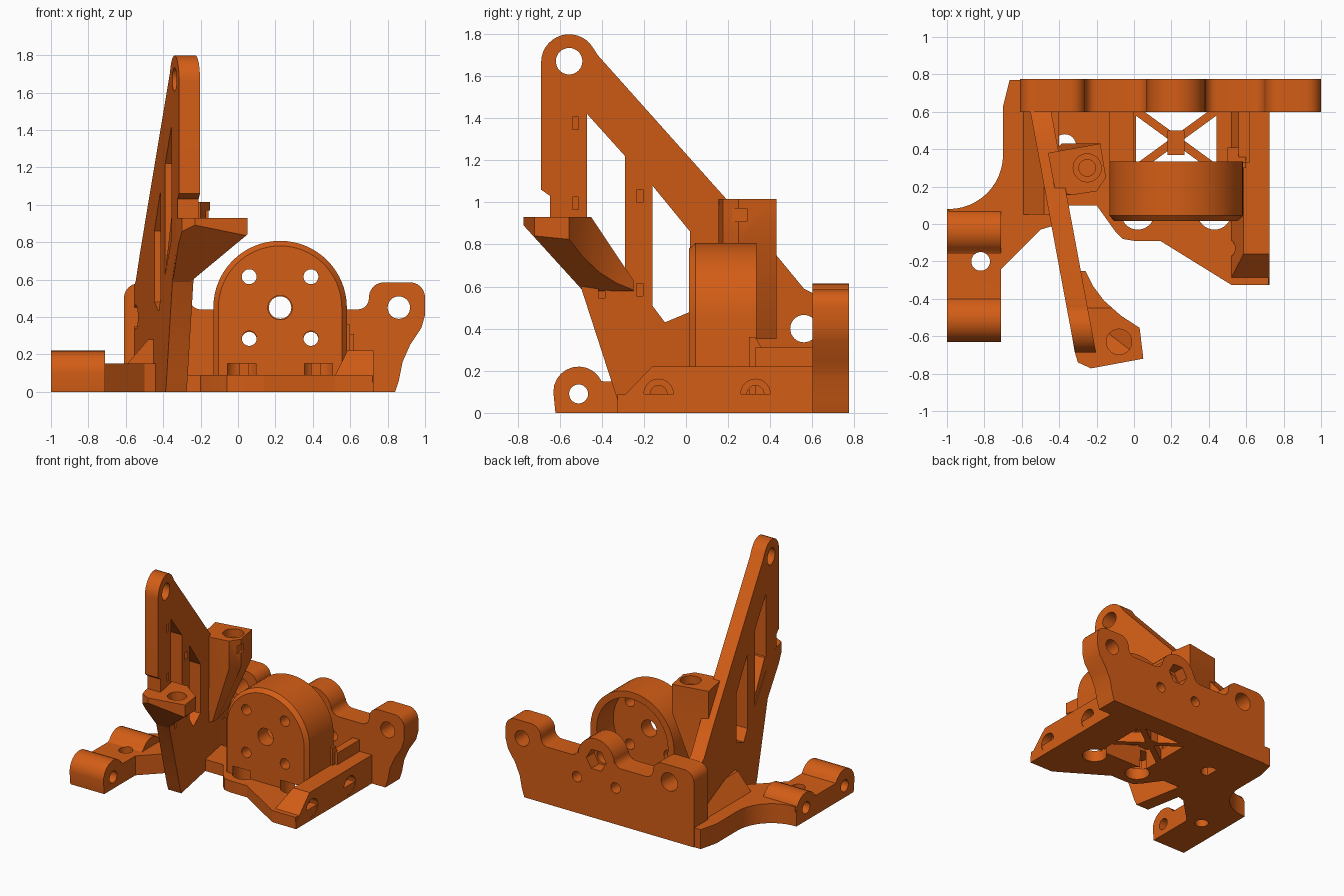
import bpy, bmesh, math
from mathutils import Vector

mat = bpy.data.materials.new("orange plastic")
mat.diffuse_color = (0.65, 0.11, 0.008, 1)
AX = {'x': lambda a, b, t: (t, a, b), 'y': lambda a, b, t: (a, t, b), 'z': lambda a, b, t: (a, b, t)}


def finish(name, bm):
    bmesh.ops.recalc_face_normals(bm, faces=bm.faces)
    me = bpy.data.meshes.new(name)
    bm.to_mesh(me)
    bm.free()
    ob = bpy.data.objects.new(name, me)
    bpy.context.collection.objects.link(ob)
    me.materials.append(mat)
    return ob


def loft(name, rings):
    bm = bmesh.new()
    rs = [[bm.verts.new(p) for p in r] for r in rings]
    n = len(rs[0])
    bm.faces.new(rs[0])
    bm.faces.new(rs[-1])
    for a, b in zip(rs, rs[1:]):
        for i in range(n):
            bm.faces.new((a[i], a[(i + 1) % n], b[(i + 1) % n], b[i]))
    return finish(name, bm)


def prism(name, pts, axis, t0, t1):
    return loft(name, [[AX[axis](a, b, t) for a, b in pts] for t in (t0, t1)])


def arc(cx, cy, r, a0, a1, n=12):
    return [(cx + r * math.cos(math.radians(a0 + (a1 - a0) * i / n)),
             cy + r * math.sin(math.radians(a0 + (a1 - a0) * i / n))) for i in range(n + 1)]


def rod(axis, a, b, r, t0, t1, n=32):
    return prism("cutter", arc(a, b, r, 0, 360, n)[:-1], axis, t0, t1)


def box(name, x0, x1, y0, y1, z0, z1):
    return prism(name, [(x0, y0), (x1, y0), (x1, y1), (x0, y1)], 'z', z0, z1)


def activate(ob):
    bpy.ops.object.select_all(action='DESELECT')
    ob.select_set(True)
    bpy.context.view_layer.objects.active = ob


def cut(ob, *cutters):
    activate(ob)
    for c in cutters:
        m = ob.modifiers.new("cut", 'BOOLEAN')
        m.operation, m.solver, m.object = 'DIFFERENCE', 'EXACT', c
        bpy.ops.object.modifier_apply(modifier=m.name)
        bpy.data.objects.remove(c)
    return ob


def slice_off(ob, co, no):
    # remove everything on the normal side of a plane and cap it
    bm = bmesh.new()
    bm.from_mesh(ob.data)
    r = bmesh.ops.bisect_plane(bm, geom=bm.verts[:] + bm.edges[:] + bm.faces[:], plane_co=co,
                               plane_no=Vector(no), clear_outer=True)
    bmesh.ops.holes_fill(bm, edges=[e for e in r['geom_cut'] if isinstance(e, bmesh.types.BMEdge)])
    bmesh.ops.recalc_face_normals(bm, faces=bm.faces)
    bm.to_mesh(ob.data)
    bm.free()


# Rear mounting plate with three lobes
lobes = [(-0.61, 0), (0.84, 0), (0.86, 0.06), (0.88, 0.16), (0.92, 0.25), (0.98, 0.34), (1.0, 0.41)]
lobes += arc(0.92, 0.505, 0.08, 0, 90, 6) + arc(0.78, 0.505, 0.08, 90, 180, 6)
lobes += arc(0.64, 0.5, 0.06, 0, -90, 5) + arc(0.44, 0.5, 0.06, 270, 180, 5)
lobes += arc(0.225, 0.46, 0.155, 0, 180, 14) + arc(0.01, 0.5, 0.06, 0, -90, 5)
lobes += arc(-0.2, 0.5, 0.06, 270, 180, 5) + arc(-0.34, 0.5, 0.08, 0, 90, 6) + arc(-0.53, 0.5, 0.08, 90, 180, 6)
plate = prism("rear_plate", lobes, 'y', 0.6, 0.775)
cut(plate, rod('y', 0.86, 0.45, 0.06, 0.5, 0.9), rod('y', -0.4, 0.45, 0.07, 0.5, 0.9),
    rod('y', 0.225, 0.45, 0.06, 0.5, 0.9), rod('y', 0.225, 0.45, 0.085, 0.68, 0.9, 6),
    rod('y', 0.06, 0.28, 0.04, 0.5, 0.9), rod('y', 0.39, 0.28, 0.04, 0.5, 0.9))

# Base floor with window and screw holes
floor = [(-0.45, 0.62), (-0.45, 0.1), (-0.2, 0.1), (-0.1, -0.04), (-0.06, -0.08), (0, -0.09), (0.14, -0.09),
         (0.52, -0.325), (0.72, -0.325), (0.72, 0.62)]
base = prism("base_floor", floor, 'z', 0, 0.09)
cut(base, box("cutter", 0.01, 0.44, 0.14, 0.6, -0.1, 0.2), rod('z', 0.02, 0.06, 0.09, -0.1, 0.2),
    rod('z', 0.43, 0.06, 0.09, -0.1, 0.2), rod('z', -0.37, 0.42, 0.06, -0.1, 0.2))

# Cross brace inside the window
for i, s in enumerate((1, -1)):
    d, w = Vector((0.22, 0.16 * s)), Vector((-0.16 * s, 0.22)).normalized() * 0.022
    c = Vector((0.225, 0.45))
    prism("cross_brace_%d" % i, [tuple(c + d + w), tuple(c - d + w), tuple(c - d - w), tuple(c + d - w)],
          'z', 0, 0.09 - 0.004 * i)
box("brace_hub", 0.18, 0.27, 0.37, 0.5, 0, 0.1)

# Right side rail, sloped nose, cross drilled
rail = prism("side_rail", [(-0.325, 0), (0.61, 0), (0.61, 0.22), (-0.16, 0.22), (-0.2, 0.18), (-0.325, 0.05)],
             'x', 0.52, 0.725)
slice_off(rail, (0.52, 0, 0.09), (-0.12, 0, 0.06))
cut(rail, *[rod('x', y, 0.09, r, x, 0.9) for y in (-0.13, 0.33) for r, x in ((0.07, 0.66), (0.04, 0.4))])
box("rail_rib", 0.56, 0.62, 0.33, 0.61, 0.05, 0.31)
box("inner_rib", -0.13, 0.0, 0.3, 0.61, 0.05, 0.22)

# Round motor housing, open at the back
def arch(r, side, foot):
    return [(0.225 - side, foot), (0.225 + side, foot)] + arc(0.225, 0.45, r, 0, 180, 32)

house = loft("motor_housing", [[(x, y, z) for x, z in arch(r, r, 0.08)]
                               for r, y in ((0.33, 0.015), (0.357, 0.045), (0.357, 0.335))])
holes = [rod('y', 0.225 + sx * 0.165, 0.45 + sz * 0.165, 0.04, -0.1, 0.5, 20) for sx in (1, -1) for sz in (1, -1)]
cut(house, rod('y', 0.225, 0.45, 0.305, 0.13, 0.5, 48), box("cutter", 0.01, 0.44, 0.14, 0.5, 0, 0.25),
    rod('y', 0.225, 0.45, 0.065, -0.1, 0.5), rod('z', 0.02, 0.06, 0.088, 0, 0.15),
    rod('z', 0.43, 0.06, 0.088, 0, 0.15), *holes)
prism("housing_foot", [(0.33, 0.36), (0.41, 0.22), (0.41, 0.08), (0.3, 0.08), (0.3, 0.36)], 'x', 0.5, 0.6)

# Left extension with a concave rear corner
ext = [(-0.72, -0.25), (-0.5, -0.03), (-0.4, 0), (-0.4, 0.77), (-0.665, 0.77), (-0.7, 0.63)]
ext += arc(-0.99, 0.37, 0.29, 0, -90, 12) + [(-0.99, -0.25)]
cut(prism("left_extension", ext, 'z', 0, 0.15), rod('z', -0.82, -0.2, 0.05, -0.1, 0.4),
    rod('x', -0.04, 0.1, 0.045, -1.2, -0.65))
prism("arm_gusset", [(-0.6, 0.14), (-0.48, 0.28), (-0.4, 0.28), (-0.4, 0.14)], 'y', 0.05, 0.6)

# Clamp block with two rounded knuckles
knuckles = [(-0.62, 0), (0.08, 0)] + arc(-0.04, 0.1, 0.12, 0, 150, 10)
knuckles += [(-0.16, 0.15), (-0.39, 0.15)] + arc(-0.51, 0.1, 0.12, 25, 180, 10)
cut(prism("clamp_block", knuckles, 'x', -1, -0.71), rod('x', -0.51, 0.09, 0.045, -1.2, 0),
    rod('x', -0.04, 0.1, 0.045, -1.2, 0), rod('z', -0.82, -0.2, 0.05, -0.1, 0.4))

# Tall open arm, yawed by shearing
T = 0.112
outline = [(-0.3, 0), (0.6, 0), (0.6, 0.57), (0.56, 0.59), (0.42, 0.76), (-0.42, 1.7)]
outline += arc(-0.555, 1.665, 0.133, 30, 180, 14)
outline += [(-0.688, 1.06), (-0.645, 1.03), (-0.645, 0.8), (-0.5, 0.6), (-0.325, 0.06)]
arm = prism("tall_arm", outline, 'x', 0, T)
win1 = [(-0.47, 1.42), (-0.29, 1.22), (-0.29, 0.63), (-0.47, 0.82)]
win2 = [(-0.16, 1.08), (0.02, 0.86), (0.02, 0.48), (-0.1, 0.43), (-0.16, 0.51)]
slots = [box("cutter", T - 0.03, 0.3, y - 0.015, y + 0.015, z - 0.03, z + 0.03)
         for y, z in ((-0.525, 1.375), (-0.525, 0.995), (-0.22, 1.03), (-0.22, 0.585), (-0.4, 0.575))]
cut(arm, prism("cutter", win1, 'x', -1, 1), prism("cutter", win2, 'x', -1, 1),
    rod('x', -0.555, 1.67, 0.063, -1, 1), rod('x', 0.56, 0.4, 0.065, -1, 1), *slots)
for v in arm.data.vertices:
    v.co.x += -0.443 - 0.186 * v.co.y

# Sensor bracket, tapered below
plan = [(-0.318, -0.68), (-0.3, -0.74), (-0.23, -0.772), (0.05, -0.72), (0.03, -0.555)]
plan += [(-0.07, -0.49), (-0.16, -0.41), (-0.22, -0.33), (-0.26, -0.25), (-0.39, -0.25)]
bracket = prism("upper_bracket", plan, 'z', 0.58, 0.93)
cut(bracket, rod('z', -0.08, -0.63, 0.068, 0.4, 1.1))
slice_off(bracket, (0, -0.78, 0.9), (0, -1.1, -1))
slice_off(bracket, (-0.24, 0, 0.6), (0.83, 0, -1))
slice_off(bracket, (0, -0.45, 0.93), (0, 1.5, 1))

# Screw boss on the arm, tapering into it
top = [(-0.42, 0.17), (-0.33, 0.155), (-0.2, 0.175), (-0.15, 0.25), (-0.18, 0.43), (-0.46, 0.38)]
boss = loft("screw_boss", [[(x, y, 1.015) for x, y in top], [(x, y, 0.8) for x, y in top],
                           [(-0.41 - 0.186 * (y - 0.2) + 0.25 * (x + 0.45), y, 0.35) for x, y in top]])
cut(boss, rod('z', -0.25, 0.3, 0.075, 0.95, 1.2), rod('z', -0.25, 0.3, 0.045, 0.8, 1.2),
    *[box("cutter", x, x + 0.03, 0.16, 0.29, 0.91, 0.97) for x in (-0.17,)])

# Smooth the rounded surfaces, keep edges sharp
for ob in list(bpy.data.objects):
    activate(ob)
    bpy.ops.object.shade_smooth_by_angle(angle=math.radians(25))
